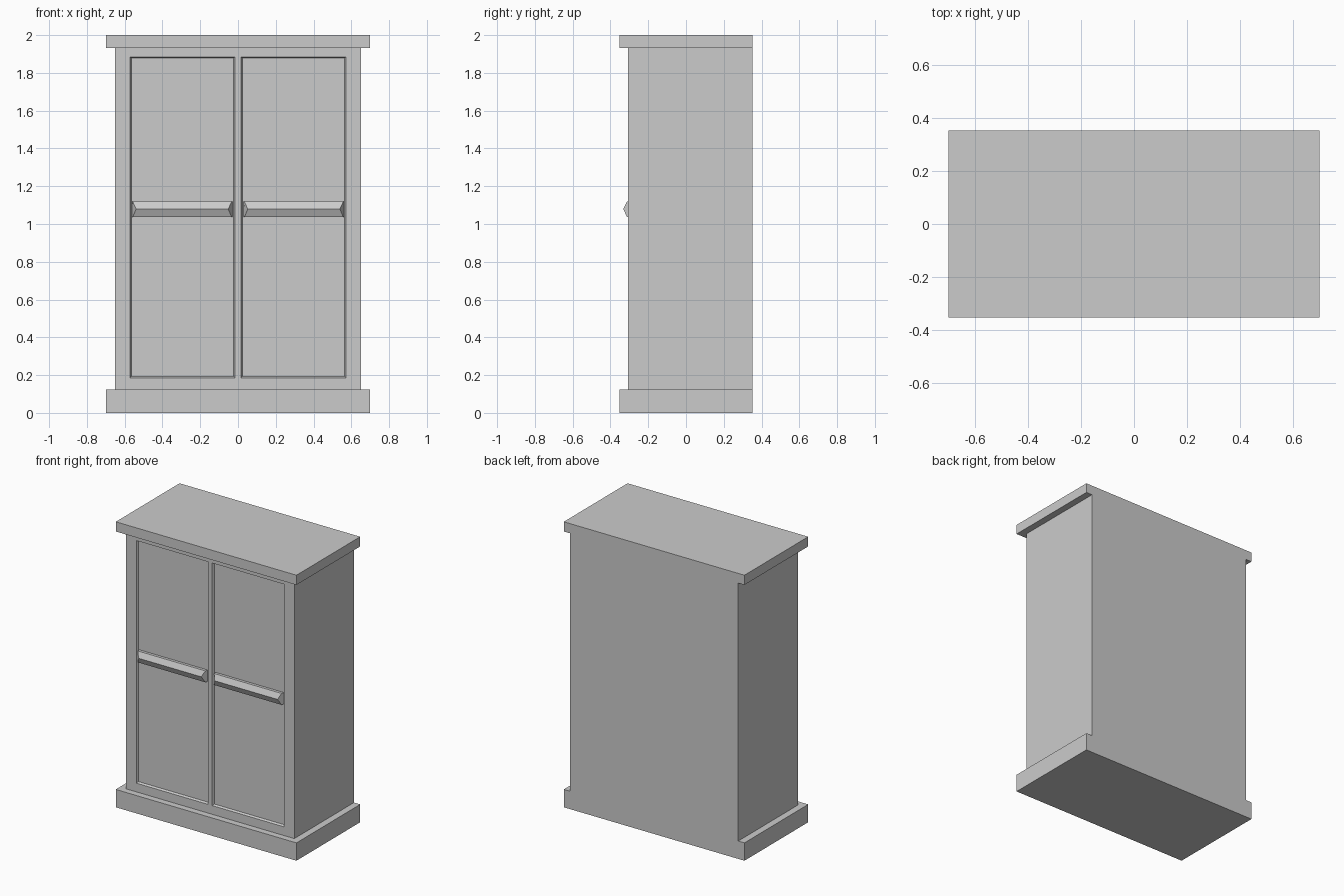
import bpy, bmesh

if "Cube" in bpy.data.objects:
    bpy.data.objects.remove(bpy.data.objects["Cube"])

BACK, FRONT = 0.353, -0.308


def finish(bm, name):
    bmesh.ops.recalc_face_normals(bm, faces=bm.faces[:])
    mesh = bpy.data.meshes.new(name)
    bm.to_mesh(mesh)
    bm.free()
    obj = bpy.data.objects.new(name, mesh)
    bpy.context.collection.objects.link(obj)
    return obj


def box(name, lo, hi):
    bm = bmesh.new()
    bmesh.ops.create_cube(bm, size=1)
    for v in bm.verts:
        v.co = [(a + b) / 2 + c * (b - a) for a, b, c in zip(lo, hi, v.co)]
    return finish(bm, name)


# plinth and top slab, flush with the body at the back
box("plinth", (-0.70, -0.353, 0), (0.70, BACK, 0.125))
box("top_slab", (-0.70, -0.353, 1.932), (0.70, BACK, 2.0))

# cabinet body: a gridded front with two recessed door panels, extruded back
xs = [-0.652, -0.572, -0.016, 0.016, 0.572, 0.652]
zs = [0.125, 0.186, 1.885, 1.932]
bm = bmesh.new()
grid = [[bm.verts.new((x, FRONT, z)) for z in zs] for x in xs]
panels = []
for i in range(5):
    for j in range(3):
        f = bm.faces.new((grid[i][j], grid[i + 1][j],
                          grid[i + 1][j + 1], grid[i][j + 1]))
        if j == 1 and i in (1, 3):
            panels.append(f)
rim = [e for e in bm.edges if e.is_boundary]
bm.normal_update()
bmesh.ops.inset_individual(bm, faces=panels, thickness=0.01, depth=-0.015)
ext = bmesh.ops.extrude_edge_only(bm, edges=rim)["geom"]
for v in ext:
    if isinstance(v, bmesh.types.BMVert):
        v.co.y = BACK
bmesh.ops.holes_fill(bm, edges=[e for e in bm.edges if e.is_boundary], sides=0)
finish(bm, "cabinet_body")


# handle bars: ridged profile (y, z, end inset) spanning each door
def handle(name, x0, x1):
    profile = [(-0.293, 1.118, 0), (-0.313, 1.118, 0.004),
               (-0.332, 1.079, 0.022), (-0.313, 1.038, 0.004),
               (-0.293, 1.038, 0)]
    bm = bmesh.new()
    a = [bm.verts.new((x0 + d, y, z)) for y, z, d in profile]
    b = [bm.verts.new((x1 - d, y, z)) for y, z, d in profile]
    for i in range(5):
        k = (i + 1) % 5
        bm.faces.new((a[i], a[k], b[k], b[i]))
    bm.faces.new(a)
    bm.faces.new(b)
    finish(bm, name)


handle("left_handle", -0.561, -0.03)
handle("right_handle", 0.03, 0.561)
